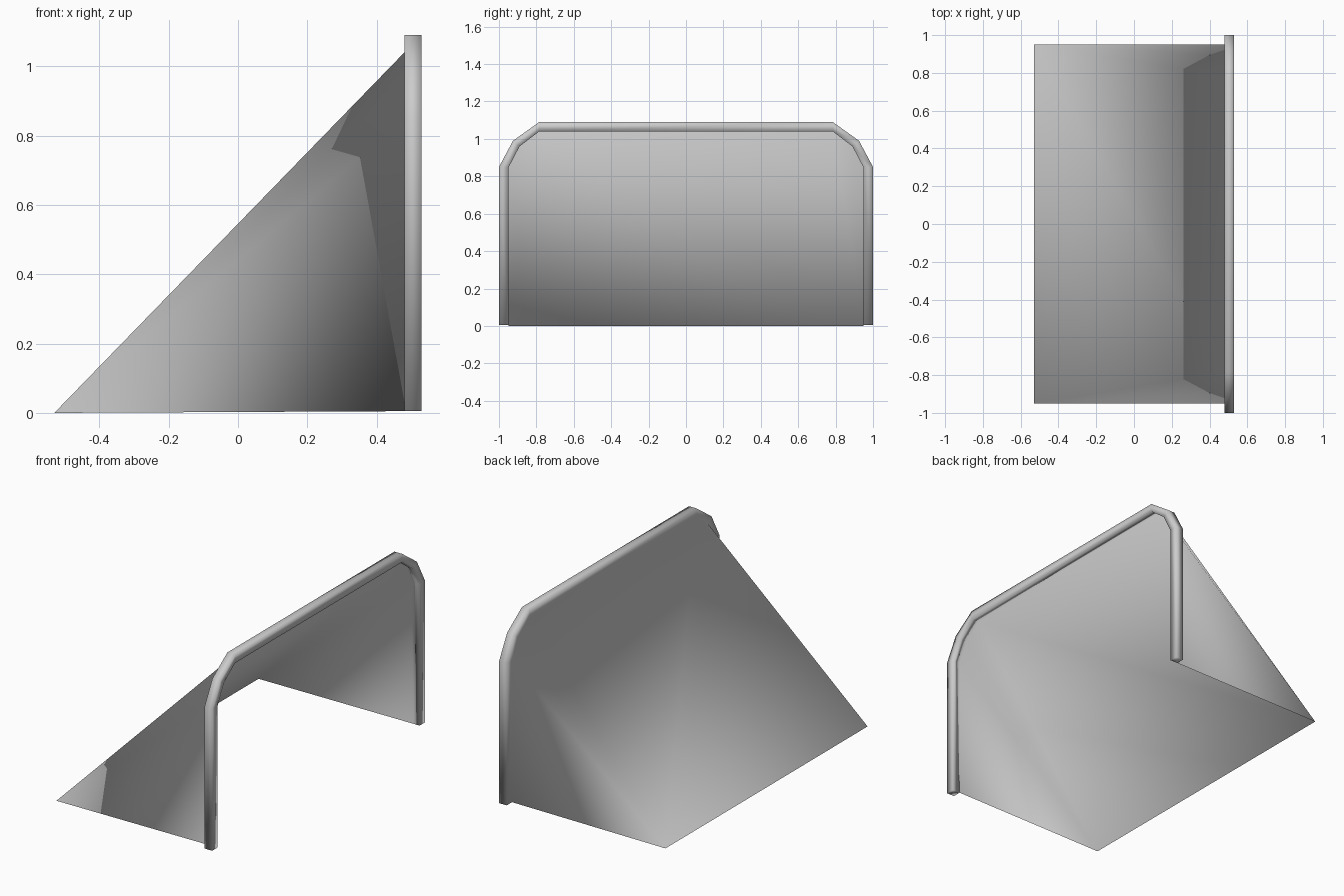
import bpy
import bmesh

cube = bpy.data.objects.get("Cube")
if cube:
    bpy.data.objects.remove(cube, do_unlink=True)

grey = bpy.data.materials.new("plain grey")
grey.use_nodes = True
colour = (0.6, 0.6, 0.6, 1)
grey.diffuse_color = colour
grey.node_tree.nodes["Principled BSDF"].inputs["Base Color"].default_value = colour

BACK, FRONT, TIP = 0.48, 0.53, -0.53
FOOT = 0.005


def arch(half):
    """Mirror one side of the arch outline, giving it from +y to -y."""
    return half + [(-y, z) for y, z in reversed(half)]


inner = arch([(0.95, FOOT), (0.95, 0.845), (0.89, 0.96), (0.785, 1.04)])
outer = arch([(1.0, FOOT), (1.0, 0.85), (0.925, 0.99), (0.785, 1.09)])

bm = bmesh.new()

# Square arch frame with closed feet
rings = []
for (yi, zi), (yo, zo) in zip(inner, outer):
    corners = [(BACK, yi, zi), (BACK, yo, zo), (FRONT, yo, zo), (FRONT, yi, zi)]
    rings.append([bm.verts.new(c) for c in corners])
for a, b in zip(rings, rings[1:]):
    for i in range(4):
        j = (i + 1) % 4
        bm.faces.new((a[i], a[j], b[j], b[i]))
bm.faces.new(rings[0])
bm.faces.new(rings[-1])
bmesh.ops.recalc_face_normals(bm, faces=bm.faces[:])

# Thin cover from the frame's inner rear edge down to the ground
edge = [r[0] for r in rings]
left_tip = bm.verts.new((TIP, 0.95, 0))
right_tip = bm.verts.new((TIP, -0.95, 0))
middle = len(edge) // 2
for i in range(len(edge) - 1):
    if i + 1 == middle:
        bm.faces.new((edge[i + 1], edge[i], left_tip, right_tip))
    else:
        tip = left_tip if i < middle else right_tip
        bm.faces.new((edge[i + 1], edge[i], tip))

for f in bm.faces:
    f.smooth = True
mesh = bpy.data.meshes.new("lean_to_shelter")
bm.to_mesh(mesh)
bm.free()
mesh.materials.append(grey)
shelter = bpy.data.objects.new("lean_to_shelter", mesh)
bpy.context.collection.objects.link(shelter)
